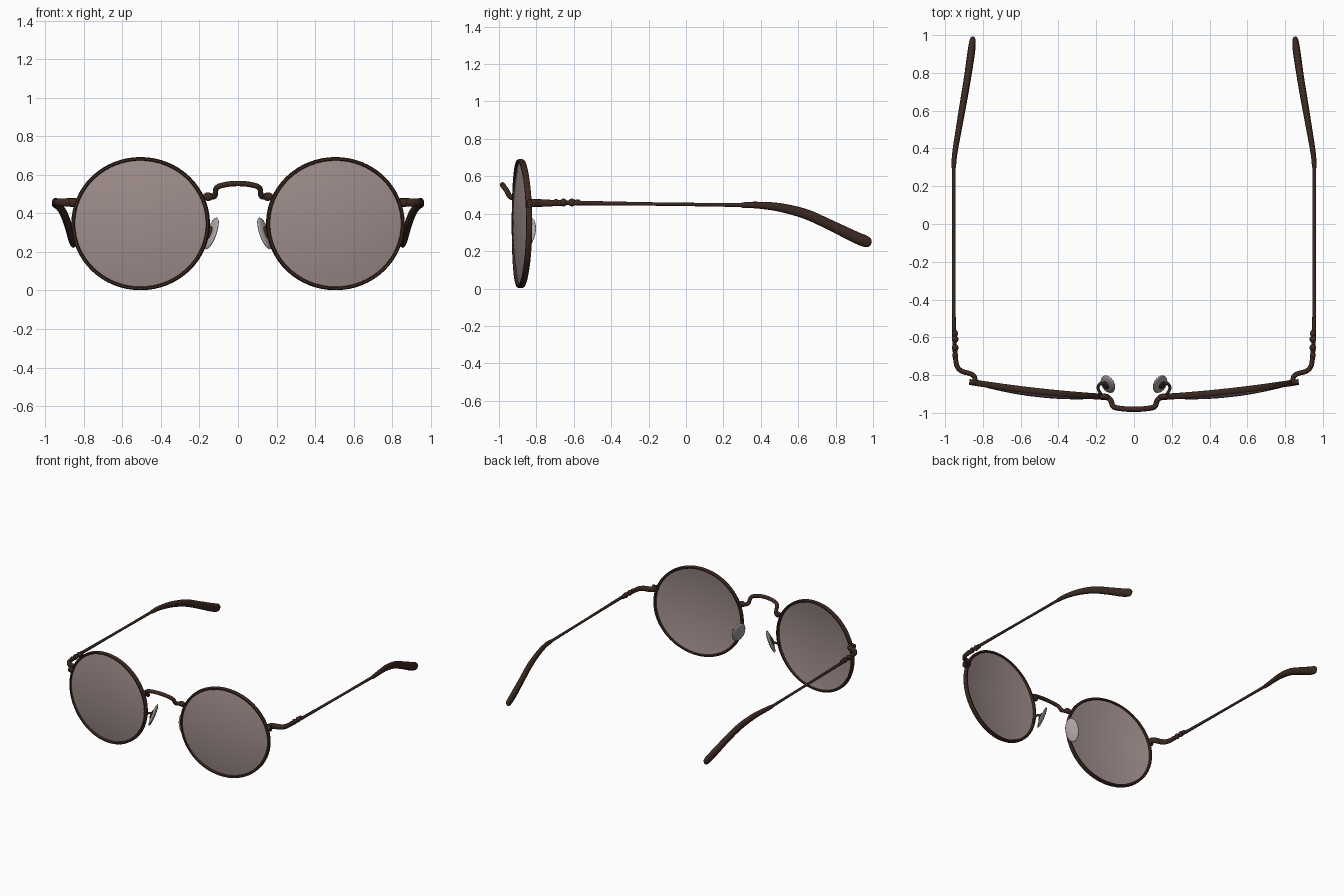
import bpy, bmesh, math
from mathutils import Vector, Matrix

if "Cube" in bpy.data.objects:
    bpy.data.objects.remove(bpy.data.objects["Cube"])


def material(name, rgb):
    m = bpy.data.materials.new(name)
    m.diffuse_color = (*rgb, 1)
    m.use_nodes = True
    m.node_tree.nodes["Principled BSDF"].inputs["Base Color"].default_value = m.diffuse_color
    return m


BROWN = material("dark brown metal", (0.045, 0.022, 0.015))
TINT = material("rose grey lens", (0.34, 0.265, 0.255))
CLEAR = material("pale grey pad", (0.42, 0.37, 0.37))


def finish(bm, name, mat, mirror=True, angle=50):
    bmesh.ops.recalc_face_normals(bm, faces=bm.faces)
    me = bpy.data.meshes.new(name)
    bm.to_mesh(me)
    bm.free()
    me.materials.append(mat)
    ob = bpy.data.objects.new(name, me)
    bpy.context.collection.objects.link(ob)
    if mirror:
        ob.modifiers.new("mirror", 'MIRROR').use_mirror_merge = False
    bpy.ops.object.select_all(action='DESELECT')
    ob.select_set(True)
    bpy.context.view_layer.objects.active = ob
    bpy.ops.object.shade_smooth_by_angle(angle=math.radians(angle))
    return ob


def smooth_path(pts, steps):
    """Catmull-Rom through points of any dimension."""
    p = [pts[0]] + list(pts) + [pts[-1]]
    out = []
    for i in range(1, len(p) - 2):
        for s in range(steps):
            t = s / steps
            out.append([0.5 * (2 * b + (c - a) * t + (2 * a - 5 * b + 4 * c - d) * t * t
                               + (3 * b - a - 3 * c + d) * t ** 3)
                        for a, b, c, d in zip(*p[i - 1:i + 3])])
    return out + [list(pts[-1])]


def rod(name, pts, mirror=True, steps=5, sides=12):
    """Sweep an ellipse along points (x, y, z, side radius, upright radius)."""
    path = smooth_path(pts, steps)
    bm = bmesh.new()
    rings = []
    for i, q in enumerate(path):
        a, b = path[max(i - 1, 0)], path[min(i + 1, len(path) - 1)]
        t = (Vector(b[:3]) - Vector(a[:3])).normalized()
        up = Vector((0, 0, 1)) if abs(t.z) < 0.95 else Vector((0, -1, 0))
        side = t.cross(up).normalized()
        up = side.cross(t)
        rings.append([bm.verts.new(Vector(q[:3]) + side * q[3] * math.cos(k * math.tau / sides)
                                   + up * q[4] * math.sin(k * math.tau / sides))
                      for k in range(sides)])
    for r, s in zip(rings, rings[1:]):
        for k in range(sides):
            bm.faces.new((r[k], r[(k + 1) % sides], s[(k + 1) % sides], s[k]))
    bm.faces.new(rings[0])
    bm.faces.new(rings[-1])
    return finish(bm, name, BROWN, mirror)


def ellipsoid(name, mat, loc, axes, radii):
    bm = bmesh.new()
    bmesh.ops.create_uvsphere(bm, u_segments=20, v_segments=12, radius=1)
    rot = Matrix(axes).transposed().to_4x4()
    bm.transform(Matrix.Translation(loc) @ rot @ Matrix.Diagonal((*radii, 1)))
    return finish(bm, name, mat, angle=180)


# Eye frame: local x across, local y depth, turned back at the outer edge
FACE = Matrix.Translation((0.505, -0.877, 0.347)) @ Matrix.Rotation(math.radians(6.3), 4, 'Z')
RX, RZ, N = 0.351, 0.336, 64


def bow(u):
    return -0.008 * (1 - u * u)


def ring(bm, scale, y_of):
    vs = []
    for k in range(N):
        c, s = math.cos(k * math.tau / N), math.sin(k * math.tau / N)
        vs.append(bm.verts.new(FACE @ Vector((RX * c * scale, y_of(c), RZ * s * scale))))
    return vs


def bridge_rings(bm, a, b):
    for k in range(N):
        bm.faces.new((a[k], a[(k + 1) % N], b[(k + 1) % N], b[k]))


# Rims: rounded rectangular section following the oval
bm = bmesh.new()
section = [(0.974, -0.009), (0.985, -0.016), (1.015, -0.016), (1.028, -0.009),
           (1.028, 0.009), (1.015, 0.016), (0.985, 0.016), (0.974, 0.009)]
loops = [ring(bm, r, lambda c, d=d: d + bow(c)) for r, d in section]
for i, lp in enumerate(loops):
    bridge_rings(bm, lp, loops[(i + 1) % len(loops)])
finish(bm, "rims", BROWN)

# Lenses: thin domes bulging forward
bm = bmesh.new()
for offset in (-0.004, 0.004):
    prev = None
    for i in range(8, 0, -1):
        r = i / 8
        cur = ring(bm, r * 0.99, lambda c: offset - 0.004 - 0.032 * (1 - r * r))
        if prev:
            bridge_rings(bm, prev, cur)
        prev = cur
    bm.faces.new(prev)
finish(bm, "lenses", TINT)

# Nose bridge with stepped ends
half = [(0.172, -0.912, 0.487), (0.135, -0.922, 0.485), (0.119, -0.942, 0.493),
        (0.115, -0.96, 0.525), (0.098, -0.972, 0.541), (0.05, -0.979, 0.552)]
arch = half + [(0, -0.981, 0.555)] + [(-x, y, z) for x, y, z in reversed(half)]
rod("nose_bridge", [(*p, 0.014, 0.014) for p in arch], mirror=False, steps=4)
ellipsoid("bridge_mounts", BROWN, (0.155, -0.914, 0.487), Matrix.Identity(3), (0.028, 0.016, 0.022))

# Outer lugs, bent end pieces and hinges
rod("lugs", [(0.835, -0.84, 0.455, 0.015, 0.022), (0.872, -0.836, 0.455, 0.015, 0.022)], steps=1)
rod("end_pieces", [(x, y, 0.457, 0.013, h) for x, y, h in
                   [(0.842, -0.835, .022), (0.845, -0.808, .022), (0.868, -0.792, .022),
                    (0.91, -0.78, .021), (0.936, -0.755, .019), (0.945, -0.71, .017), (0.947, -0.65, .015)]])
for i, (y, s) in enumerate([(-0.695, 0.018), (-0.655, 0.021), (-0.61, 0.021), (-0.58, 0.017)]):
    ellipsoid(f"hinge_knuckles_{i + 1}", BROWN, (0.947, y, 0.46), Matrix.Identity(3), (s * 0.85, 0.02, s))

# Temple arms and thick curved ear tips
rod("temple_arms", [(0.947, -0.66, 0.458, .01, .012), (0.953, -0.56, 0.457, .01, .012),
                    (0.954, -0.1, 0.451, .009, .009), (0.954, 0.33, 0.446, .01, .011)])
rod("ear_tips", [(0.954, 0.29, 0.446, .008, .01), (0.954, 0.31, 0.446, .012, .015),
                 (0.948, 0.38, 0.446, .014, .018), (0.928, 0.5, 0.434, .016, .023),
                 (0.904, 0.64, 0.398, .018, .027), (0.882, 0.77, 0.34, .019, .028),
                 (0.863, 0.9, 0.277, .02, .031), (0.856, 0.955, 0.254, .018, .031),
                 (0.854, 0.98, 0.244, .014, .024), (0.853, 0.99, 0.24, .005, .009)])

# Nose pads, with small backing plates and wire arms
wide = Vector((0.5, 0.86, 0)).normalized()
tall = Vector((-0.34, 0.12, 0.93))
tall = (tall - wide * tall.dot(wide)).normalized()
out = wide.cross(tall)
centre = Vector((0.138, -0.848, 0.296))
ellipsoid("nose_pads", CLEAR, centre, (wide, tall, out), (0.05, 0.088, 0.014))
ellipsoid("pad_plates", BROWN, centre + out * 0.012, (wide, tall, out), (0.022, 0.035, 0.011))
rod("pad_arms", [(0.172, -0.905, 0.27, .008, .008), (0.19, -0.87, 0.285, .008, .008),
                 (0.178, -0.845, 0.30, .008, .008), (0.145, -0.848, 0.30, .008, .008)])
